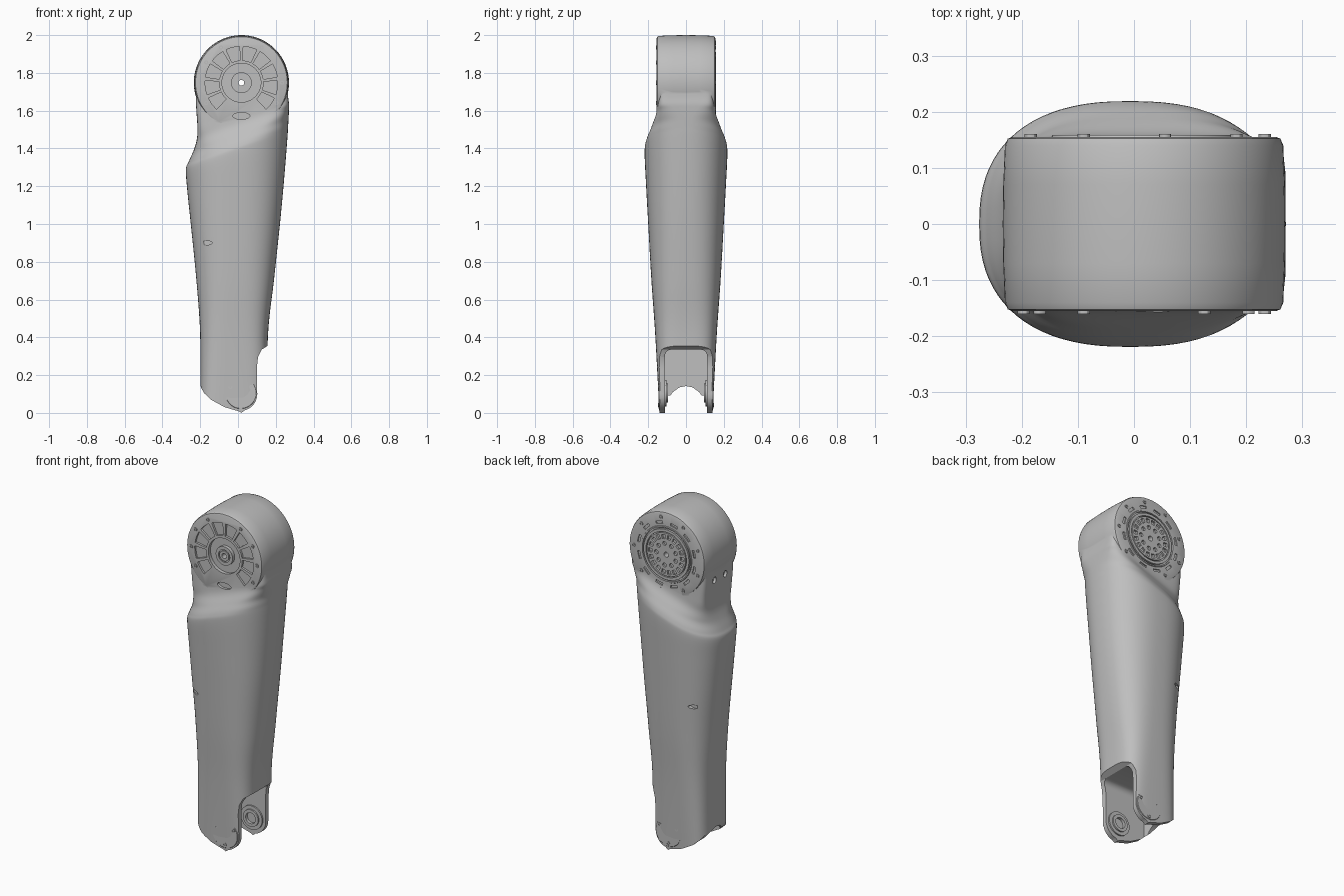
import bpy, bmesh
from math import sin, cos, pi, radians

if "Cube" in bpy.data.objects:
    bpy.data.objects.remove(bpy.data.objects["Cube"])

grey = bpy.data.materials.new("satin grey")
grey.use_nodes = True
grey.diffuse_color = (0.52, 0.52, 0.52, 1)
grey.node_tree.nodes["Principled BSDF"].inputs["Base Color"].default_value = grey.diffuse_color

HX, HZ = 0.018, 1.748      # upper joint axis
JX, JZ = 0.015, 0.105      # lower joint axis


def finish(bm, name):
    bmesh.ops.recalc_face_normals(bm, faces=bm.faces)
    me = bpy.data.meshes.new(name)
    bm.to_mesh(me)
    bm.free()
    me.materials.append(grey)
    ob = bpy.data.objects.new(name, me)
    bpy.context.collection.objects.link(ob)
    return ob


def skin(bm, rings, loop=False):
    """Bridge rings of points; cap both ends unless the rings form a loop."""
    rows = [[bm.verts.new(p) for p in ring] for ring in rings]
    n = len(rows[0])
    for a, b in list(zip(rows, rows[1:])) + ([(rows[-1], rows[0])] if loop else []):
        for i in range(n):
            j = (i + 1) % n
            bm.faces.new((a[i], a[j], b[j], b[i]))
    if not loop:
        bm.faces.new(rows[0])
        bm.faces.new(rows[-1])


def prism(bm, pts, lo, hi, axis="y"):
    skin(bm, [[(a, d, b) if axis == "y" else (d, a, b) for a, b in pts] for d in (lo, hi)])


def lathe(bm, profile, cx, cz, side=1, loop=False, steps=32):
    """Revolve (radius, depth) points about an axis parallel to y."""
    skin(bm, [[(x, side * h, z) for x, z in oval(cx, cz, r, r, steps)] for r, h in profile], loop)


def oval(cx, cz, rx, rz, steps=20):
    angles = [2 * pi * i / steps for i in range(steps)]
    return [(cx + rx * cos(a), cz + rz * sin(a)) for a in angles]


def on_circle(cx, cz, r, degrees):
    return [(cx + r * cos(radians(d)), cz + r * sin(radians(d))) for d in degrees]


def arc(cx, cz, r, a0, a1, steps=6):
    return on_circle(cx, cz, r, [a0 + (a1 - a0) * i / steps for i in range(steps + 1)])


def sector(r0, r1, mid, width):
    a0, a1 = mid - width / 2, mid + width / 2
    return arc(HX, HZ, r1, a0, a1) + arc(HX, HZ, r0, a1, a0)


def spow(v, e):
    return (abs(v) ** e) * (1 if v > 0 else -1) if abs(v) > 1e-9 else 0.0


def catmull(p0, p1, p2, p3, t):
    return [0.5 * (2 * b + (c - a) * t + (2 * a - 5 * b + 4 * c - d) * t * t
                   + (3 * b - a - 3 * c + d) * t ** 3) for a, b, c, d in zip(p0, p1, p2, p3)]


def section(z, x0, x1, depth, n, tilt, steps=80):
    """Superellipse outline, sheared upwards along x by the tilt."""
    pts = []
    for c, s in oval(0, 0, 1, 1, steps):
        x = (x0 + x1) / 2 + (x1 - x0) / 2 * spow(c, 2 / n)
        pts.append((x, depth * spow(s, 2 / n), z + tilt * x))
    return pts


def boolean(ob, tool, operation="DIFFERENCE"):
    mod = ob.modifiers.new("bool", "BOOLEAN")
    mod.operation, mod.solver, mod.object = operation, "EXACT", tool
    bpy.context.view_layer.objects.active = ob
    bpy.ops.object.modifier_apply(modifier=mod.name)
    bpy.data.objects.remove(tool)


# Main limb shell: height, left x, right x, half depth, squareness, tilt
KEYS = [
    (-0.04, -0.200, 0.155, 0.139, 4.5, 0),
    (0.40, -0.200, 0.158, 0.162, 3.3, 0),
    (0.70, -0.220, 0.190, 0.183, 2.7, 0),
    (1.00, -0.250, 0.222, 0.200, 2.5, 0),
    (1.20, -0.268, 0.243, 0.211, 2.4, 0.1),
    (1.37, -0.276, 0.261, 0.219, 2.4, 0.3),
    (1.42, -0.262, 0.265, 0.213, 2.5, 0.35),
    (1.47, -0.236, 0.268, 0.188, 3.0, 0.35),
    (1.52, -0.218, 0.270, 0.162, 5.0, 0.33),
    (1.57, -0.215, 0.270, 0.154, 8.0, 0.25),
    (1.65, -0.222, 0.265, 0.150, 10, 0.1),
    (1.74, -0.225, 0.262, 0.148, 10, 0),
]
padded = [KEYS[0]] + KEYS + [KEYS[-1]]
rings = [catmull(*padded[k:k + 4], s / 5) for k in range(len(KEYS) - 1) for s in range(5)]
bm = bmesh.new()
skin(bm, [section(*r) for r in rings + [KEYS[-1]]])
limb = finish(bm, "limb_shell")

# Crowned motor housing with a slightly raised output plate at the back
bm = bmesh.new()
lathe(bm, [(0.236, -0.155), (0.243, -0.152), (0.248, -0.14), (0.251, -0.07), (0.252, 0),
           (0.251, 0.07), (0.248, 0.14), (0.243, 0.152), (0.236, 0.155), (0.165, 0.155),
           (0.163, 0.159)], HX, HZ, steps=96)
boolean(limb, finish(bm, "motor_housing"), "UNION")

# Rounded foot outline
bm = bmesh.new()
outline = [(0.3, 0.357), (0.157, 0.355), (0.125, 0.335), (0.106, 0.295), (0.1, 0.24)]
outline += arc(0.012, 0.1, 0.09, 0, -75, 10)
outline += [(0.018, 0), (0.005, 0.008), (-0.07, 0.03), (-0.14, 0.068), (-0.18, 0.105),
            (-0.196, 0.135), (-0.203, 0.17), (-0.3, 0.17), (-0.3, -0.1), (0.3, -0.1)]
prism(bm, outline, -0.3, 0.3)
boolean(limb, finish(bm, "foot_cutter"))

# Fork cavity, open towards +x and below
bm = bmesh.new()
cavity = [(-0.112, -0.1), (0.112, -0.1)]
cavity += arc(0.077, 0.3, 0.035, 0, 90) + arc(-0.077, 0.3, 0.035, 90, 180)
prism(bm, cavity, -0.165, 0.3, "x")
boolean(limb, finish(bm, "cavity_cutter"))
bm = bmesh.new()
prism(bm, [(-0.1, -0.1), (0.1, -0.1), (0.098, 0.07), (0.07, 0.11), (0.035, 0.135), (0, 0.142),
           (-0.035, 0.135), (-0.07, 0.11), (-0.098, 0.07)], -0.3, -0.1, "x")
boolean(limb, finish(bm, "arch_cutter"))

# Recesses in the front cover, back output plate and limb sides
bm = bmesh.new()
for i in range(10):
    prism(bm, sector(0.118, 0.192, -36 + 28 * i, 22), -0.2, -0.143)
for side, r0, r1, h in ((-1, 0.055, 0.103, 0.135), (-1, 0.03, 0.037, 0.148),
                        (1, 0.148, 0.156, 0.148), (1, 0.126, 0.132, 0.148)):
    lathe(bm, [(r0, h), (r1, h), (r1, 0.2), (r0, 0.2)], HX, HZ, side, True, 64)
prism(bm, oval(HX, 1.572, 0.045, 0.018), -0.2, -0.14)
prism(bm, oval(HX, HZ, 0.015, 0.015), -0.3, 0.3)
for i in range(18):
    prism(bm, sector(0.092, 0.116, 20 * i, 12), 0.147, 0.2)
for x, z in on_circle(HX, HZ, 0.065, range(0, 360, 40)):
    prism(bm, oval(x, z, 0.012, 0.012, 12), 0.147, 0.2)
for i in range(12):
    prism(bm, sector(0.178, 0.192, 30 * i + 15, 14), 0.148, 0.2)
for s in (-1, 1):
    prism(bm, oval(-0.165, 0.9, 0.028, 0.011), s * 0.152, s * 0.3)
    prism(bm, oval(s * 0.05, 1.62, 0.016, 0.02, 16), -0.3, -0.205, "x")
boolean(limb, finish(bm, "recess_cutter"))
parts = [limb]


def screws(name, spots, depth, side):
    """Socket screws standing slightly proud of a face."""
    bm = bmesh.new()
    for x, z in spots:
        lathe(bm, [(0.005, depth), (0.005, depth + 0.005), (0.011, depth + 0.005),
                   (0.011, depth - 0.006)], x, z, side, steps=12)
    parts.append(finish(bm, name))


# Screws around both faces of the housing
screws("front_screws", on_circle(HX, HZ, 0.215, (-30, 0, 30, 60, 120, 150, 180, 210)), 0.155, -1)
screws("back_screws", on_circle(HX, HZ, 0.215, range(0, 360, 40)), 0.155, 1)

# Lower joint: outer cap, screws and inner bearing ring on each cheek
for side, name in ((-1, "front"), (1, "back")):
    bm = bmesh.new()
    lathe(bm, [(0.083, 0.118), (0.083, 0.143), (0.081, 0.145)], JX, JZ, side, steps=48)
    parts.append(finish(bm, name + "_joint_cap"))
    screws(name + "_joint_screws", on_circle(JX, JZ, 0.064, (30, 150, 270)), 0.143, side)
    bm = bmesh.new()
    lathe(bm, [(0.032, 0.12), (0.032, 0.095), (0.05, 0.095), (0.05, 0.103),
               (0.07, 0.103), (0.07, 0.12)], JX, JZ, side, True)
    parts.append(finish(bm, name + "_bearing_ring"))

# Smooth shading with crisp machined edges
for ob in parts:
    ob.select_set(True)
bpy.context.view_layer.objects.active = limb
bpy.ops.object.shade_smooth_by_angle(angle=radians(30))
